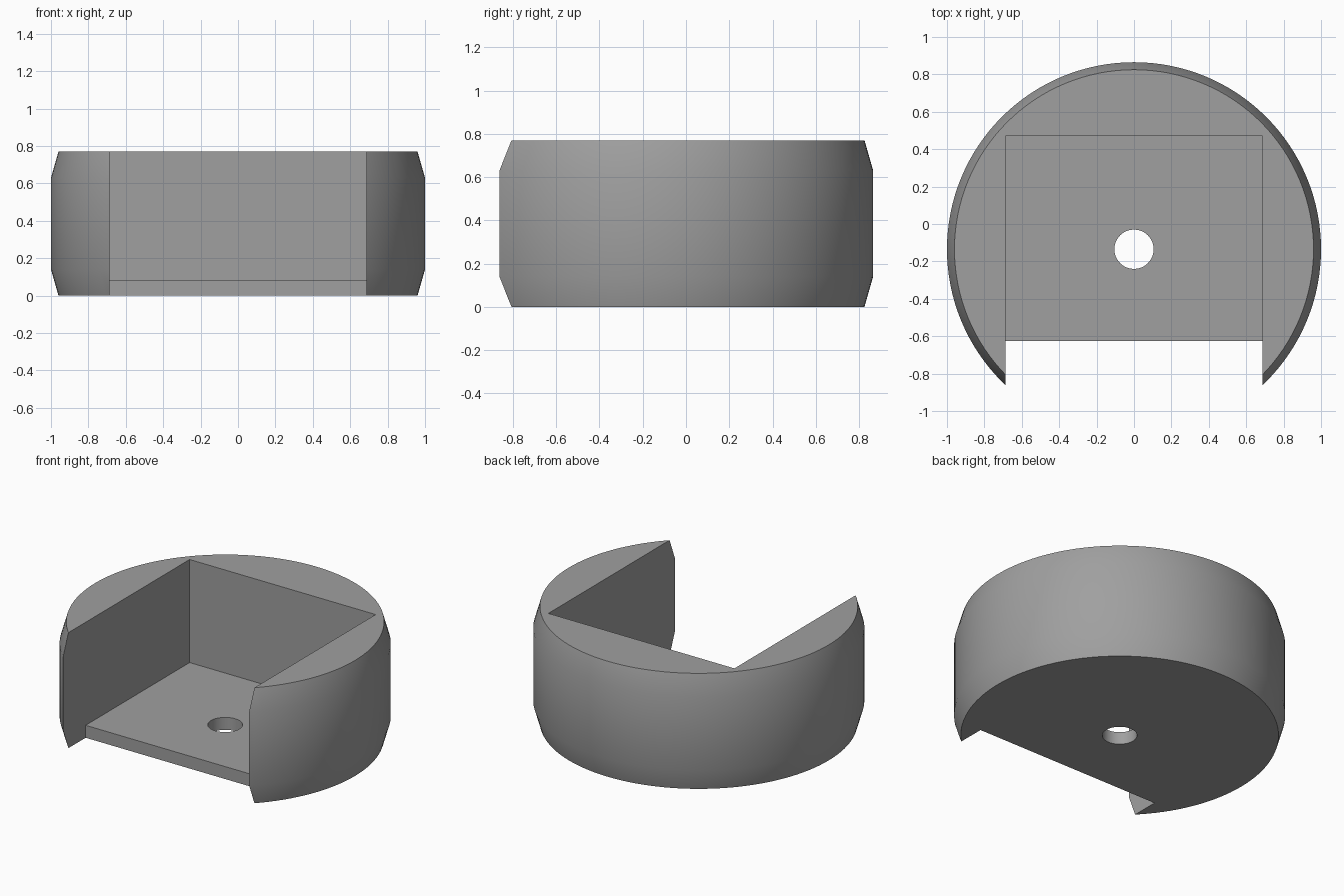
import bpy, bmesh, math
from mathutils import Matrix

if "Cube" in bpy.data.objects:
    bpy.data.objects.remove(bpy.data.objects["Cube"])

CENTRE_Y = -0.135   # axis of the round body
SEGMENTS = 128


def make_object(name, bm):
    bmesh.ops.recalc_face_normals(bm, faces=bm.faces[:])
    mesh = bpy.data.meshes.new(name)
    bm.to_mesh(mesh)
    bm.free()
    obj = bpy.data.objects.new(name, mesh)
    bpy.context.collection.objects.link(obj)
    return obj


def round_solid(name, profile, segments):
    """Stack of rings (radius, z), capped at both ends."""
    bm = bmesh.new()
    rings = []
    for r, z in profile:
        rings.append([bm.verts.new((r * math.cos(a), CENTRE_Y + r * math.sin(a), z))
                      for a in (2 * math.pi * i / segments for i in range(segments))])
    for low, high in zip(rings, rings[1:]):
        for i in range(segments):
            j = (i + 1) % segments
            bm.faces.new((low[i], low[j], high[j], high[i]))
    bm.faces.new(rings[0])
    bm.faces.new(rings[-1])
    return make_object(name, bm)


# Round holder body with chamfered rims
holder = round_solid("holder_body", [(0.96, 0), (1, 0.14), (1, 0.63), (0.96, 0.77)], SEGMENTS)

# Pocket cutter: side profile (y, z) leaving a thin floor, open at the front
bm = bmesh.new()
side = [(-2, -1), (-0.625, -1), (-0.625, 0.083), (0.47, 0.083), (0.47, 2), (-2, 2)]
face = bm.faces.new([bm.verts.new((-0.686, y, z)) for y, z in side])
new = bmesh.ops.extrude_face_region(bm, geom=[face])["geom"]
bmesh.ops.translate(bm, vec=(1.372, 0, 0),
                    verts=[v for v in new if isinstance(v, bmesh.types.BMVert)])
pocket = make_object("pocket_cutter", bm)

# Screw hole cutter through the floor
hole = round_solid("hole_cutter", [(0.105, -1), (0.105, 0.5)], 48)

for cutter in (pocket, hole):
    cut = holder.modifiers.new(cutter.name, 'BOOLEAN')
    cut.operation = 'DIFFERENCE'
    cut.solver = 'EXACT'
    cut.object = cutter
    cutter.hide_render = True

bpy.context.view_layer.objects.active = holder
holder.select_set(True)
for mod in list(holder.modifiers):
    bpy.ops.object.modifier_apply(modifier=mod.name)
for cutter in (pocket, hole):
    bpy.data.objects.remove(cutter)

# Plain grey plastic
grey = bpy.data.materials.new("grey_plastic")
grey.diffuse_color = (0.35, 0.35, 0.35, 1)
grey.use_nodes = True
grey.node_tree.nodes["Principled BSDF"].inputs["Base Color"].default_value = grey.diffuse_color
holder.data.materials.clear()
holder.data.materials.append(grey)

# Smooth wall, crisp rims and pocket edges
bpy.ops.object.shade_smooth_by_angle(angle=math.radians(30))
